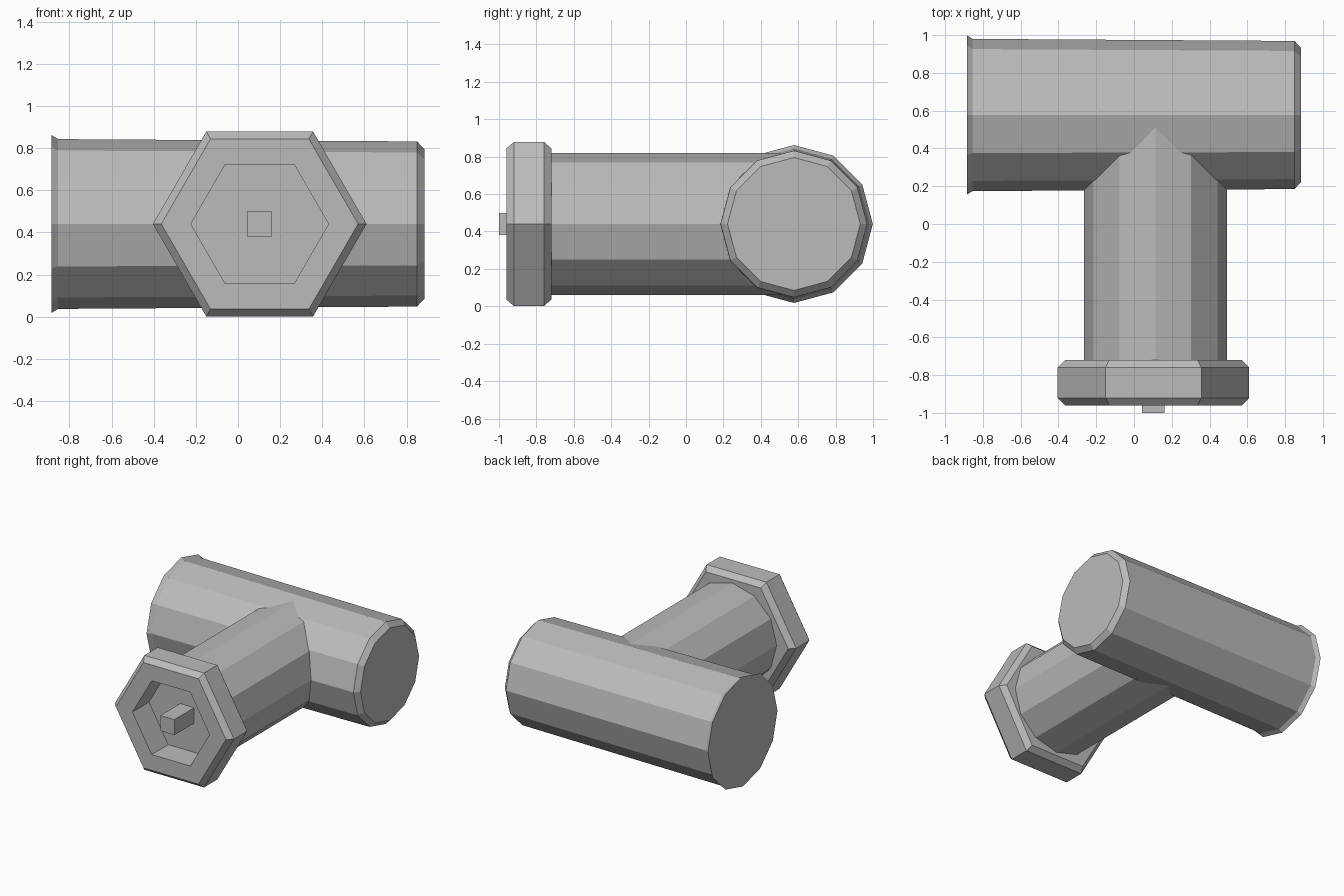
import bpy, bmesh, math
from mathutils import Vector

if "Cube" in bpy.data.objects:
    bpy.data.objects.remove(bpy.data.objects["Cube"], do_unlink=True)

MID_Z = 0.44
metal = bpy.data.materials.new("plain grey")
metal.use_nodes = True
GREY = (0.5, 0.5, 0.5, 1)
metal.diffuse_color = GREY
metal.node_tree.nodes["Principled BSDF"].inputs["Base Color"].default_value = GREY


def prism(name, axis, centre, sides, rings, start=0.0):
    """Loft regular polygons along an axis; rings are (position, radius)."""
    bm = bmesh.new()
    loops = []
    for pos, r in rings:
        loop = []
        for i in range(sides):
            a = start + math.tau * i / sides
            u, v = r * math.cos(a), r * math.sin(a)
            if axis == "X":
                co = Vector((pos, centre + u, MID_Z + v))
            else:
                co = Vector((centre + u, pos, MID_Z + v))
            loop.append(bm.verts.new(co))
        loops.append(loop)
    for a, b in zip(loops, loops[1:]):
        for i in range(sides):
            j = (i + 1) % sides
            bm.faces.new((a[i], a[j], b[j], b[i]))
    bm.faces.new(loops[0])
    bm.faces.new(loops[-1])
    bmesh.ops.recalc_face_normals(bm, faces=bm.faces)
    mesh = bpy.data.meshes.new(name)
    bm.to_mesh(mesh)
    bm.free()
    mesh.materials.append(metal)
    obj = bpy.data.objects.new(name, mesh)
    bpy.context.collection.objects.link(obj)
    return obj


# Main pipe: flared at one end, chamfered at the other
pipe = prism("pipe_body", "X", 0.577, 12,
             [(-0.885, 0.422), (-0.855, 0.403), (0.85, 0.392), (0.885, 0.355)])

# Side branch, welded into the main pipe
branch = prism("branch_pipe", "Y", 0.113, 12, [(-0.73, 0.379), (0.577, 0.379)])
weld = pipe.modifiers.new("weld", "BOOLEAN")
weld.operation = "UNION"
weld.solver = "EXACT"
weld.object = branch
bpy.context.view_layer.objects.active = pipe
bpy.ops.object.modifier_apply(modifier=weld.name)
bpy.data.objects.remove(branch, do_unlink=True)

# Hexagonal nut with chamfered rims and a hexagonal socket
prism("hex_nut", "Y", 0.103, 6,
      [(-0.72, 0.467), (-0.76, 0.507), (-0.92, 0.507), (-0.96, 0.467),
       (-0.96, 0.327), (-0.76, 0.327)])

# Square stem standing in the socket
prism("square_stem", "Y", 0.101, 4, [(-1.0, 0.084), (-0.755, 0.084)], math.pi / 4)
